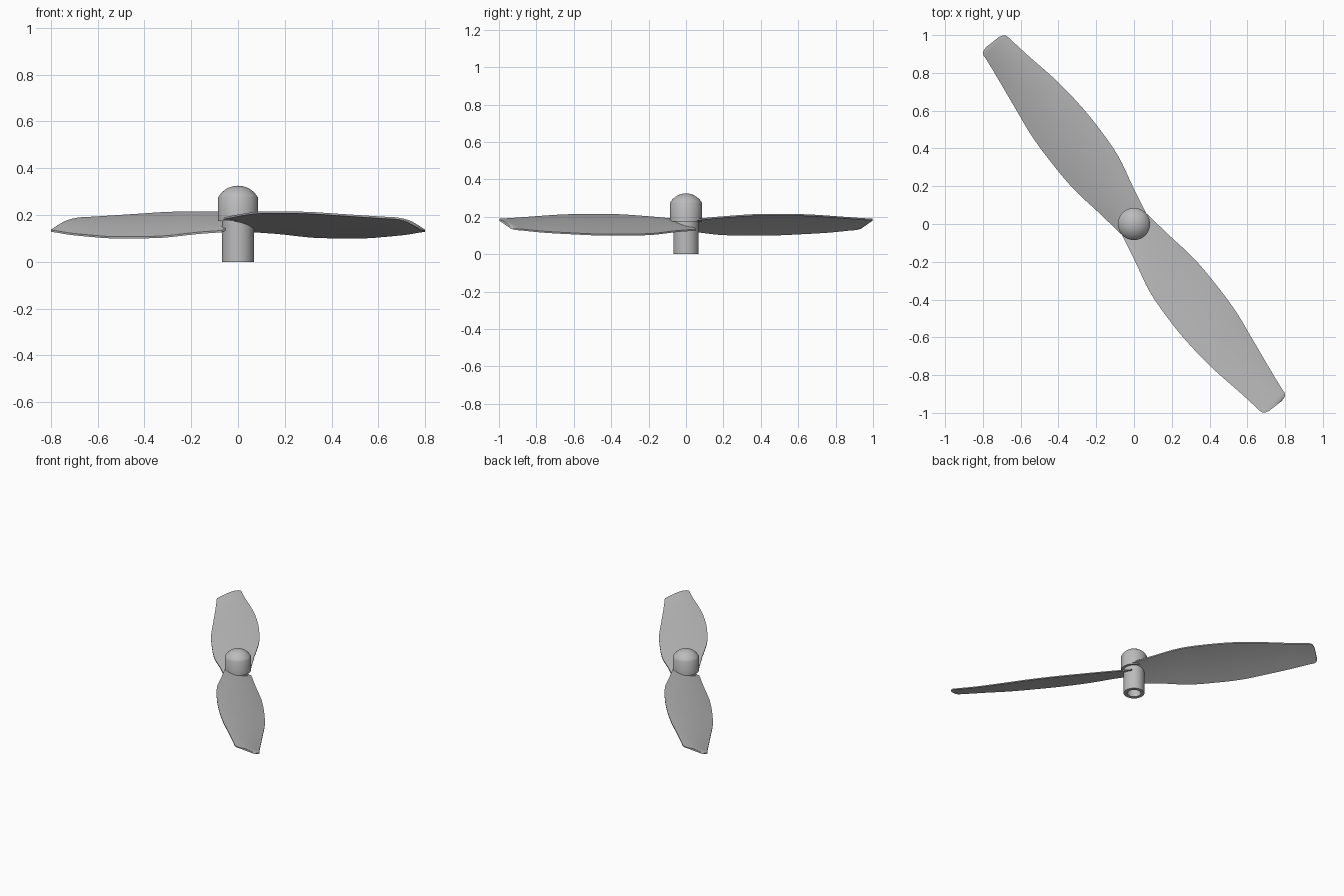
import bpy
import bmesh
import math
from mathutils import Vector, Matrix

default = bpy.data.objects.get("Cube")
if default:
    bpy.data.objects.remove(default, do_unlink=True)

grey = bpy.data.materials.new("light grey plastic")
grey.use_nodes = True
colour = (0.5, 0.5, 0.5, 1)
grey.diffuse_color = colour
grey.node_tree.nodes["Principled BSDF"].inputs["Base Color"].default_value = colour


def finish(name, bm, angle):
    """Turn a bmesh into a smooth-shaded object with sharp edges kept."""
    bmesh.ops.recalc_face_normals(bm, faces=bm.faces[:])
    mesh = bpy.data.meshes.new(name)
    bm.to_mesh(mesh)
    bm.free()
    mesh.materials.append(grey)
    obj = bpy.data.objects.new(name, mesh)
    bpy.context.collection.objects.link(obj)
    bpy.ops.object.select_all(action="DESELECT")
    obj.select_set(True)
    bpy.context.view_layer.objects.active = obj
    bpy.ops.object.shade_smooth_by_angle(angle=math.radians(angle))
    return obj


def lathe(name, profile, steps=48):
    """Spin a radius and height profile around the vertical axis."""
    bm = bmesh.new()
    verts = [bm.verts.new((r, 0, z)) for r, z in profile]
    edges = [bm.edges.new(pair) for pair in zip(verts, verts[1:])]
    bmesh.ops.spin(bm, geom=verts + edges, cent=(0, 0, 0), axis=(0, 0, 1),
                   angle=math.tau, steps=steps)
    bmesh.ops.remove_doubles(bm, verts=bm.verts[:], dist=0.0001)
    return finish(name, bm, 35)


# Hollow shaft sleeve under the cap
lathe("shaft_sleeve", [(0, 0.11), (0.045, 0.11), (0.045, 0), (0.068, 0),
                       (0.068, 0.19), (0, 0.19)])

# Cap with a shallow dome
cap_radius, rise = 0.085, 0.05
ball = (cap_radius ** 2 + rise ** 2) / (2 * rise)
sweep = math.asin(cap_radius / ball)
dome = [(ball * math.sin(sweep * i / 10),
         0.325 - ball * (1 - math.cos(sweep * i / 10))) for i in range(10, -1, -1)]
lathe("hub_cap", [(0, 0.175), (cap_radius, 0.175)] + dome)

# Blade stations: distance, trailing edge, leading edge, and the height of each
stations = [Vector(s) for s in (
    (0, -.085, .088, .185, .13),
    (.15, -.115, .108, .198, .122),
    (.34, -.156, .138, .21, .107),
    (.54, -.166, .145, .211, .104),
    (.7, -.16, .14, .209, .104),
    (.86, -.142, .12, .202, .11),
    (1.04, -.108, .096, .193, .119),
    (1.17, -.086, .08, .187, .13),
    (1.2, -.08, .077, .186, .132),
    (1.214, -.066, .062, .183, .135),
    (1.22, -.045, .04, .178, .141))]


def smooth_path(points, parts):
    """Catmull-Rom rows with tangents scaled to the uneven spacing."""
    last = len(points) - 1
    slopes = []
    for i in range(last + 1):
        a, b = points[max(i - 1, 0)], points[min(i + 1, last)]
        slopes.append((b - a) / (b[0] - a[0]))
    rows = []
    for i in range(last):
        p, q = points[i], points[i + 1]
        gap = q[0] - p[0]
        for k in range(parts):
            t = k / parts
            h = t * t * (3 - 2 * t)
            rows.append(p * (1 - h) + q * h
                        + slopes[i] * (gap * t * (1 - t) ** 2)
                        - slopes[i + 1] * (gap * t * t * (1 - t)))
    return rows + [points[-1]]


def section(bm, row, count=10):
    """One thin, slightly arched cross-section as a closed ring."""
    u, v_low, v_high, z_low, z_high = row
    width = v_high - v_low
    top, bottom = [], []
    for i in range(count + 1):
        t = i / count
        arch = 4 * t * (1 - t)
        half = 0.004 + 0.003 * arch
        v = v_low + width * t
        z = z_low + (z_high - z_low) * t + 0.03 * width * arch
        top.append(bm.verts.new((u, v, z + half)))
        bottom.append(bm.verts.new((u, v, z - half)))
    return top + bottom[::-1]


def blade(name, heading):
    bm = bmesh.new()
    rings = [section(bm, row) for row in smooth_path(stations, 4)]
    for a, b in zip(rings, rings[1:]):
        for i in range(len(a)):
            j = (i + 1) % len(a)
            bm.faces.new((a[i], a[j], b[j], b[i]))
    bm.faces.new(rings[0])
    bm.faces.new(rings[-1])
    bm.transform(Matrix.Rotation(heading, 4, "Z"))
    finish(name, bm, 40)


# Two matching blades, half a turn apart
heading = math.atan2(-0.788, 0.615)
blade("front_blade", heading)
blade("back_blade", heading + math.pi)
